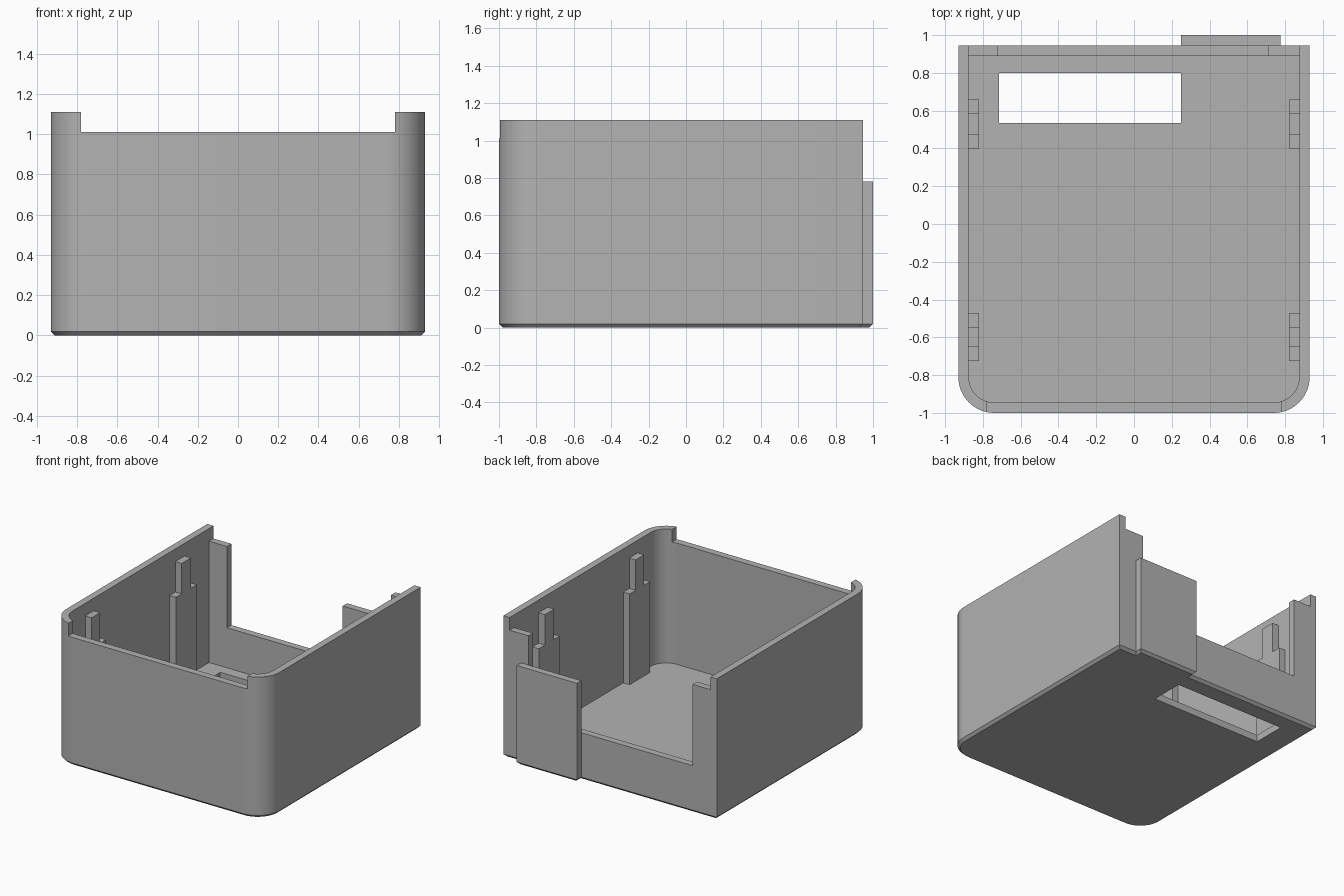
import bpy, bmesh
from math import sin, cos, pi, radians

cube = bpy.data.objects.get("Cube")
if cube:
    bpy.data.objects.remove(cube, do_unlink=True)

# Main sizes
W, FRONT, BACK, TOP = 0.93, -1.0, 0.945, 1.11
WALL, RADIUS, CHAMFER, RIM = 0.055, 0.19, 0.02, 1.01
SEGMENTS = 16

grey = bpy.data.materials.new("plain grey")
grey.use_nodes = True
grey.diffuse_color = (0.45, 0.45, 0.45, 1)
grey.node_tree.nodes["Principled BSDF"].inputs["Base Color"].default_value = (0.45, 0.45, 0.45, 1)


def loft(name, rings):
    """Solid through a stack of (outline, z) rings with equal point counts."""
    bm = bmesh.new()
    loops = [[bm.verts.new((x, y, z)) for x, y in outline] for outline, z in rings]
    n = len(loops[0])
    for low, high in zip(loops, loops[1:]):
        for i in range(n):
            j = (i + 1) % n
            bm.faces.new((low[i], low[j], high[j], high[i]))
    bm.faces.new(loops[0][::-1])
    bm.faces.new(loops[-1])
    bmesh.ops.recalc_face_normals(bm, faces=bm.faces)
    mesh = bpy.data.meshes.new(name)
    bm.to_mesh(mesh)
    bm.free()
    mesh.materials.append(grey)
    obj = bpy.data.objects.new(name, mesh)
    bpy.context.collection.objects.link(obj)
    return obj


def rect(x0, x1, y0, y1):
    return [(x0, y0), (x1, y0), (x1, y1), (x0, y1)]


def box(name, x0, x1, y0, y1, z0, z1):
    return loft(name, [(rect(x0, x1, y0, y1), z0), (rect(x0, x1, y0, y1), z1)])


def case_outline(inset):
    """Footprint with rounded front corners and square back corners."""
    r, cx, cy = RADIUS - inset, W - RADIUS, FRONT + RADIUS
    arc = [(cx + r * sin(a), cy - r * cos(a))
           for a in (pi / 2 * i / SEGMENTS for i in range(SEGMENTS + 1))]
    back = [(W - inset, BACK - inset), (-W + inset, BACK - inset)]
    return arc + back + [(-x, y) for x, y in reversed(arc)]


def activate(obj):
    bpy.ops.object.select_all(action='DESELECT')
    obj.select_set(True)
    bpy.context.view_layer.objects.active = obj


def cut(obj, cutter):
    mod = obj.modifiers.new("cut", 'BOOLEAN')
    mod.operation, mod.solver, mod.object = 'DIFFERENCE', 'EXACT', cutter
    activate(obj)
    bpy.ops.object.modifier_apply(modifier=mod.name)
    bpy.data.objects.remove(cutter, do_unlink=True)


# Case shell with chamfered base
shell = loft("case_shell", [(case_outline(CHAMFER), 0),
                            (case_outline(0), CHAMFER),
                            (case_outline(0), TOP)])
inner = case_outline(WALL)
cut(shell, loft("cavity", [(inner, WALL), (inner, TOP + 0.2)]))

# Lowered front and back rims, back opening, floor window
cut(shell, box("front_notch", -0.78, 0.78, -1.1, -0.85, RIM, 1.4))
cut(shell, box("back_rim_step", -W + WALL, W - WALL, 0.8, 1.1, RIM, 1.4))
cut(shell, box("back_opening", -0.72, 0.71, 0.85, 1.1, 0.37, 1.4))
cut(shell, box("floor_window", -0.715, 0.25, 0.535, 0.80, -0.1, 0.2))
activate(shell)
bpy.ops.object.shade_smooth_by_angle(angle=radians(30))

# Raised plate on the back, chamfered to match the base
plate = rect(0.25, 0.775, BACK, 1.0)
plate_foot = rect(0.25 + CHAMFER, 0.775 - CHAMFER, BACK - CHAMFER, 1.0 - CHAMFER)
loft("back_plate", [(plate_foot, 0), (plate, CHAMFER), (plate, 0.78)])

# Stepped ribs on the side walls: each a T-shaped profile pushed out in x
for side, side_name in ((1, "left"), (-1, "right")):
    for end, y0, y1, y2, y3 in (("front", -0.725, -0.65, -0.545, -0.47),
                                ("back", 0.40, 0.47, 0.585, 0.66)):
        low, high, foot = 0.77, RIM, WALL - 0.01
        profile = [(y0, foot), (y3, foot), (y3, low), (y2, low),
                   (y2, high), (y1, high), (y1, low), (y0, low)]
        # Drawn flat, then stood up against the wall
        rib = loft(f"{side_name}_{end}_rib", [(profile, 0.82), (profile, 0.885)])
        for v in rib.data.vertices:
            y, z, x = v.co
            v.co = (side * x, y, z)
        if side < 0:
            rib.data.flip_normals()
